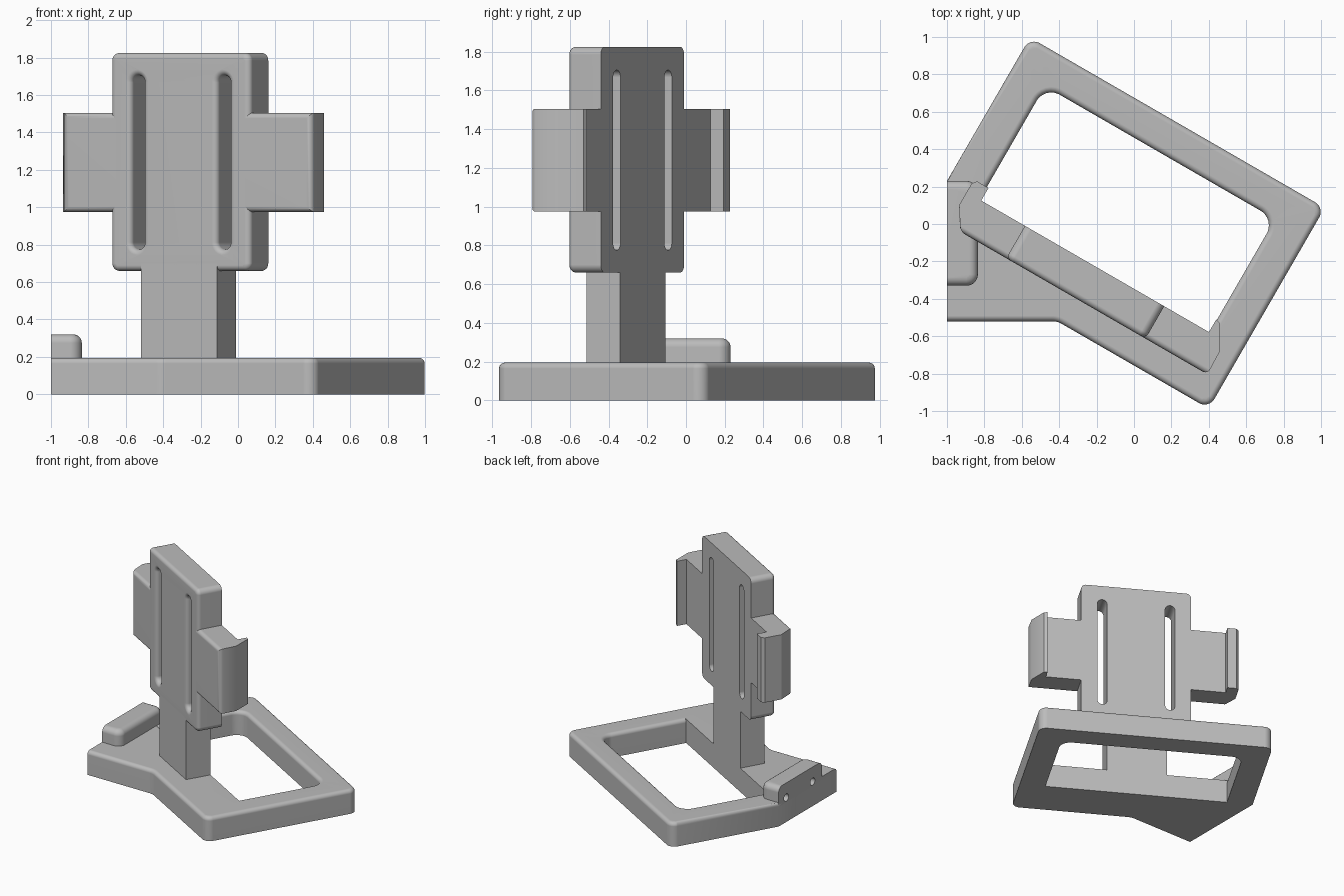
import bpy, bmesh, math
from mathutils import Vector, Matrix

cube = bpy.data.objects.get("Cube")
if cube:
    bpy.data.objects.remove(cube, do_unlink=True)

TILT = math.radians(-30)
SPIN = Matrix.Rotation(TILT, 4, 'Z')
FRONT, BACK, MID = -0.5, -0.3, -0.07

grey = bpy.data.materials.new("plain grey")
grey.use_nodes = True
grey.diffuse_color = (0.5, 0.5, 0.5, 1)
grey.node_tree.nodes["Principled BSDF"].inputs["Base Color"].default_value = (0.5, 0.5, 0.5, 1)


def finish(bm, name, matrix=None):
    bmesh.ops.recalc_face_normals(bm, faces=bm.faces[:])
    mesh = bpy.data.meshes.new(name)
    bm.to_mesh(mesh)
    bm.free()
    mesh.materials.append(grey)
    ob = bpy.data.objects.new(name, mesh)
    bpy.context.collection.objects.link(ob)
    if matrix:
        ob.matrix_world = matrix
    return ob


def smooth(ob):
    bpy.ops.object.select_all(action='DESELECT')
    ob.select_set(True)
    bpy.context.view_layer.objects.active = ob
    bpy.ops.object.shade_smooth_by_angle(angle=math.radians(32))
    ob.modifiers.new("even_shading", 'WEIGHTED_NORMAL').keep_sharp = True


def fillet(corners, steps=8):
    """Round a polygon given as (x, y, radius) corners."""
    out = []
    for i, (x, y, r) in enumerate(corners):
        p = Vector((x, y))
        if r == 0:
            out.append(p)
            continue
        a = (Vector(corners[i - 1][:2]) - p).normalized()
        b = (Vector(corners[(i + 1) % len(corners)][:2]) - p).normalized()
        half = a.angle(b) / 2
        c = p + (a + b).normalized() * r / math.sin(half)
        s, e = p + a * r / math.tan(half) - c, p + b * r / math.tan(half) - c
        out += [c + s.lerp(e, k / steps).normalized() * r for k in range(steps + 1)]
    return out


def inset(loop, d, flats):
    """Move a loop to its left by d, sliding along edges that stay unrounded."""
    out = []
    for i, p in enumerate(loop):
        e1 = (p - loop[i - 1]).normalized()
        e2 = (loop[(i + 1) % len(loop)] - p).normalized()
        n1, n2 = Vector((-e1.y, e1.x)), Vector((-e2.y, e2.x))
        move = (n1 + n2) / (1 + n1.dot(n2)) * d
        for n, dist in flats:
            if abs(p.dot(n) - dist) < 1e-4:
                move -= n * move.dot(n)
        out.append(p + move)
    return out


def plate(name, loops, depth, bevel, place, matrix=None, flats=(), steps=5):
    """Extrude an outline with holes, rounding the edges of its far side."""
    bm = bmesh.new()
    levels = [(0, 0)]
    for k in range(steps + 1):
        t = k / steps * math.pi / 2
        levels.append((bevel * (1 - math.cos(t)), depth - bevel * (1 - math.sin(t))))
    caps = [[], []]
    for loop in loops:
        rings = [[bm.verts.new(place(q.x, q.y, h)) for q in inset(loop, d, flats)]
                 for d, h in levels]
        n = len(loop)
        for lo, hi in zip(rings, rings[1:]):
            for i in range(n):
                j = (i + 1) % n
                bm.faces.new((lo[i], lo[j], hi[j], hi[i]))
        for cap, ring in zip(caps, (rings[0], rings[-1])):
            cap += [bm.edges.get((ring[i - 1], ring[i])) for i in range(n)]
    for cap in caps:
        bmesh.ops.triangle_fill(bm, use_beauty=True, edges=cap)
    return finish(bm, name, matrix)


def turned(u, v):
    p = SPIN @ Vector((u, v, 0))
    return p.x, p.y


def rect(x0, x1, y0, y1, r):
    return [(x0, y0, r), (x1, y0, r), (x1, y1, r), (x0, y1, r)]


# Base frame with side wing; the wall side and the window's post side stay sharp
left, right, low, high = -0.98, 0.84, -0.655, 0.585
outline = fillet([(*turned(left, high), 0.06), (-1, 0.23, 0), (-1, -0.52, 0),
                  (-0.41, -0.52, 0.1), (*turned(right, low), 0.06),
                  (*turned(right, high), 0.06)])
window = fillet([(*turned(-0.78, 0.4), 0.09), (*turned(0.64, 0.4), 0.09),
                 (*turned(0.64, BACK), 0), (*turned(-0.78, BACK), 0)])
wall = (Vector((1, 0)), -1)
post_side = (Vector(turned(0, 1)), BACK)
base = plate("base_frame", [outline, window], 0.195, 0.03,
             lambda x, y, h: (x, y, h), flats=[wall, post_side])

# Mounting block on the wing
block = plate("mounting_block",
              [fillet([(-1, -0.33, 0), (-0.835, -0.33, 0.06), (-0.835, 0.23, 0.06), (-1, 0.23, 0)])],
              0.16, 0.045, lambda x, y, h: (x, y, h + 0.16), flats=[wall])

# Blind screw holes in the wall side
for y in (0.13, -0.21):
    bm = bmesh.new()
    bmesh.ops.create_cone(bm, cap_ends=True, segments=20, radius1=0.03, radius2=0.03, depth=0.2,
                          matrix=Matrix.Translation((-1, y, 0.2)) @ Matrix.Rotation(math.pi / 2, 4, 'Y'))
    cutter = finish(bm, "screw_hole_cutter")
    cutter.hide_render = True
    for ob in (base, block):
        mod = ob.modifiers.new("screw_hole", 'BOOLEAN')
        mod.object, mod.operation, mod.solver = cutter, 'DIFFERENCE', 'EXACT'
        bpy.context.view_layer.objects.active = ob
        bpy.ops.object.modifier_apply(modifier=mod.name)
    bpy.data.objects.remove(cutter, do_unlink=True)

# Upright panel with two slots, rounded towards the front
to_front = lambda u, z, h: (u, BACK - h, z)
slots = [fillet(rect(MID + s - 0.038, MID + s + 0.038, 0.775, 1.705, 0.0375))[::-1]
         for s in (-0.265, 0.265)]
panel = plate("back_panel", [fillet(rect(MID - 0.43, MID + 0.43, 0.66, 1.825, 0.04))] + slots,
              BACK - FRONT, 0.03, to_front, SPIN)

# Post joining base and panel
bm = bmesh.new()
bmesh.ops.create_cube(bm, size=1, matrix=Matrix.Translation((-0.075, (FRONT + BACK) / 2, 0.425))
                      @ Matrix.Diagonal((0.47, BACK - FRONT, 0.55, 1)))
finish(bm, "post", SPIN)


# Side arms ending in hooks
def arm(name, profile):
    bm = bmesh.new()
    face = bm.faces.new([bm.verts.new((u, v, 0.975)) for u, v in profile])
    grown = bmesh.ops.extrude_face_region(bm, geom=[face])["geom"]
    bmesh.ops.translate(bm, vec=(0, 0, 0.53),
                        verts=[g for g in grown if isinstance(g, bmesh.types.BMVert)])
    bmesh.ops.recalc_face_normals(bm, faces=bm.faces[:])
    inner = profile[0][0]
    front = [e for e in bm.edges if all(abs(v.co.y - FRONT) < 1e-4 for v in e.verts)
             and any(abs(v.co.x - inner) > 1e-4 for v in e.verts)]
    bmesh.ops.bevel(bm, geom=front, offset=0.03, segments=5, profile=0.5, affect='EDGES')
    return finish(bm, name, SPIN)


root = 0.395
arms = [arm("left_arm", [(MID + root, FRONT), (0.742, FRONT), (0.738, -0.36), (0.663, -0.229),
                         (0.636, -0.222), (0.636, BACK), (MID + root, BACK)]),
        arm("right_arm", [(MID - root, FRONT), (-0.785, FRONT), (-0.86, -0.38), (-0.86, -0.245),
                          (-0.84, -0.222), (-0.77, -0.222), (-0.77, BACK), (MID - root, BACK)])]

for ob in [base, block, panel] + arms:
    smooth(ob)
